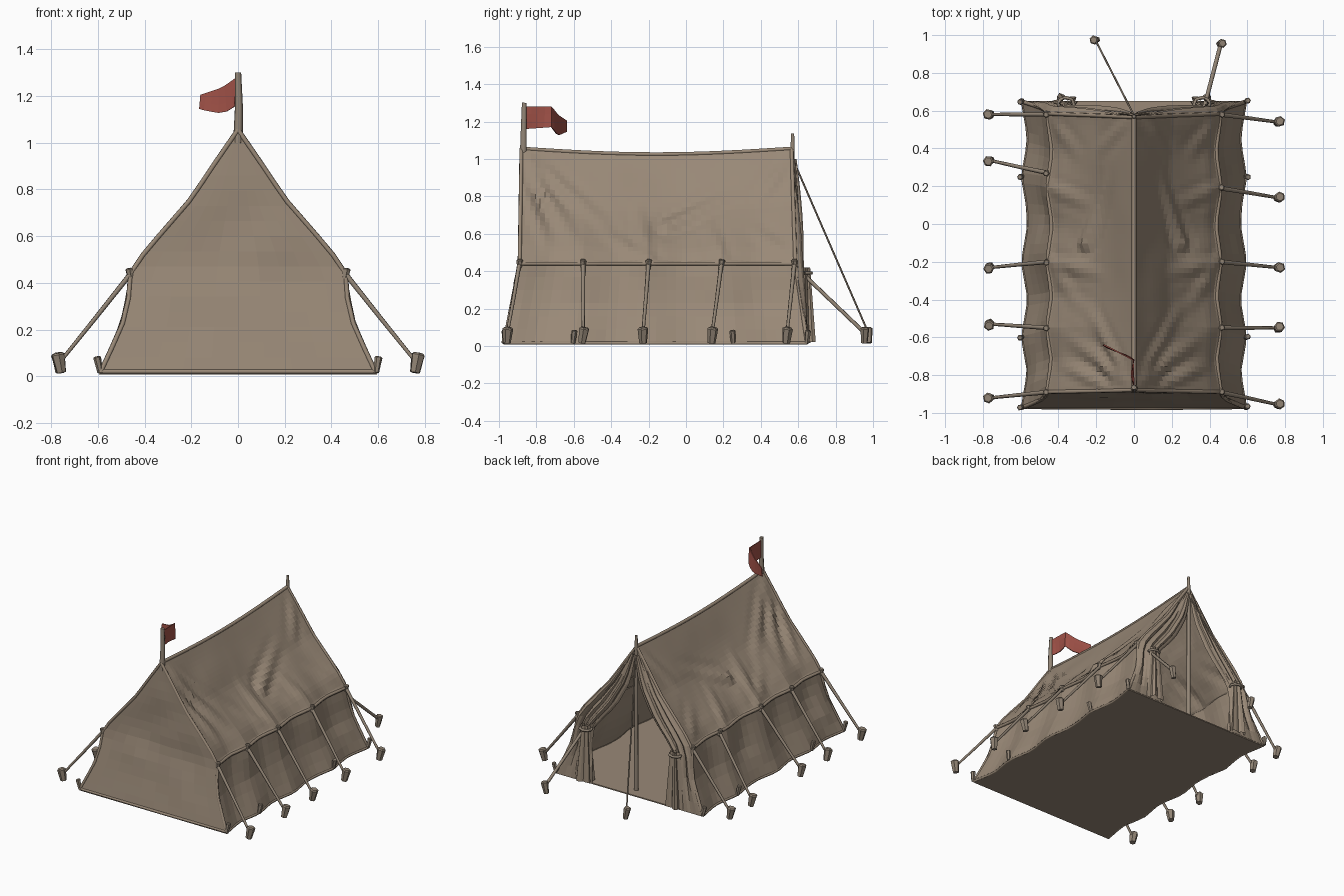
import bpy, bmesh, math, random
from mathutils import Vector, noise

random.seed(4)
cube = bpy.data.objects.get("Cube")
if cube:
    bpy.data.objects.remove(cube)


def make_material(name, rgb):
    m = bpy.data.materials.new(name)
    m.use_nodes = True
    m.diffuse_color = (*rgb, 1)
    m.node_tree.nodes["Principled BSDF"].inputs["Base Color"].default_value = (*rgb, 1)
    return m


CANVAS = make_material("tan canvas", (0.32, 0.25, 0.185))
WOOD = make_material("weathered wood and rope", (0.29, 0.235, 0.18))
RED = make_material("faded red cloth", (0.36, 0.085, 0.065))


def link(name, data, mat):
    ob = bpy.data.objects.new(name, data)
    bpy.context.collection.objects.link(ob)
    data.materials.append(mat)
    return ob


def sheet(name, fn, nu, nv, mat, thick=0.008):
    """Cloth surface from fn(u, v), with u and v running from 0 to 1."""
    bm = bmesh.new()
    rows = [[bm.verts.new(fn(i / nu, j / nv)) for i in range(nu + 1)] for j in range(nv + 1)]
    for a, b in zip(rows, rows[1:]):
        for i in range(nu):
            bm.faces.new((a[i], a[i + 1], b[i + 1], b[i]))
    bmesh.ops.remove_doubles(bm, verts=bm.verts, dist=1e-5)
    bmesh.ops.recalc_face_normals(bm, faces=bm.faces)
    me = bpy.data.meshes.new(name)
    bm.to_mesh(me)
    bm.free()
    ob = link(name, me, mat)
    if thick:
        mod = ob.modifiers.new("thickness", "SOLIDIFY")
        mod.thickness, mod.offset = thick, 0
    return ob


def tube(name, points, radius, mat, end_scale=1.0):
    """Rope, seam or pole as a bevelled path."""
    cu = bpy.data.curves.new(name, "CURVE")
    cu.dimensions = "3D"
    cu.bevel_depth, cu.bevel_resolution, cu.use_fill_caps = radius, 1, True
    sp = cu.splines.new("POLY")
    sp.points.add(len(points) - 1)
    for i, (p, co) in enumerate(zip(sp.points, points)):
        p.co = (*co, 1)
        p.radius = 1 + (end_scale - 1) * i / (len(points) - 1)
    return link(name, cu, mat)


def lookup(table, k):
    """Piecewise linear interpolation."""
    if k <= table[0][0]:
        return table[0][1]
    for (a, p), (b, q) in zip(table, table[1:]):
        if k <= b:
            return p + (q - p) * (k - a) / (b - a)
    return table[-1][1]


# Tent outline as functions of height
EAVE, TOP, BASE = 0.44, 1.055, 0.015
WIDTH = [(BASE, 0.59), (0.25, 0.495), (EAVE, 0.46), (0.53, 0.4), (0.645, 0.3),
         (0.76, 0.2), (0.91, 0.1), (TOP, 0)]
FRONT = [(0, -0.975), (EAVE, -0.89), (TOP, -0.88)]
BACK = [(0, 0.65), (EAVE, 0.585), (TOP, 0.565)]
TIES = (-0.89, -0.55, -0.2, 0.19, 0.58)
ANCHORS = (-0.97, -0.6, -0.2, 0.25, 0.65)
# Creases as (y, z) to (y, z), running from the strained corners
FOLDS = [((-0.87, 1.04), (-0.37, 0.62)), ((-0.85, 0.98), (-0.55, 0.5)),
         ((-0.86, 0.8), (-0.7, 0.45)), ((-0.2, 0.45), (-0.48, 0.66)),
         ((-0.2, 0.45), (-0.27, 0.8)), ((-0.1, 0.67), (0.3, 0.85)),
         ((0.56, 1.0), (0.36, 0.76)), ((0.57, 0.46), (0.33, 0.66)),
         ((0.19, 0.45), (0.1, 0.72))]


def pull(y, pts):
    return max(0, 1 - min(abs(y - p) for p in pts) / 0.17)


def crease(y, z):
    total = 0
    for a, b in FOLDS:
        a, b, p = Vector(a), Vector(b), Vector((y, z))
        t = min(1, max(0, (p - a).dot(b - a) / (b - a).length_squared))
        d = (p - a.lerp(b, t)).length
        total += 0.024 * max(0, 1 - d / 0.045) * (1 - t)
        total -= 0.01 * max(0, 1 - abs(d - 0.06) / 0.04) * (1 - t)
    return total


def ruffle(x, y, z, size=0.012):
    return size * noise.noise(Vector((x * 4, y * 4, z * 4)))


def roof_point(s, t, u):
    z = EAVE + u * (TOP - EAVE)
    y = lookup(FRONT, z) + t * (lookup(BACK, z) - lookup(FRONT, z))
    mid = math.sin(math.pi * t)
    x = lookup(WIDTH, z)
    inner = math.sin(math.pi * u) * min(1, 5 * mid)
    out = crease(y, z) * inner + ruffle(s, y, z) * inner - 0.025 * mid * math.sin(math.pi * u)
    out -= 0.03 * (1 - pull(y, TIES)) * (1 - u) ** 3
    return s * max(0, x + out * 0.8), y, z + out * 0.6 * (u > 0) - 0.03 * mid * u


def wall_point(s, t, v):
    z = BASE + v * (EAVE - BASE)
    y = lookup(FRONT, z) + t * (lookup(BACK, z) - lookup(FRONT, z))
    x = lookup(WIDTH, z) - 0.03 * (1 - pull(y, TIES)) * v - 0.03 * (1 - pull(y, ANCHORS)) * (1 - v)
    x += ruffle(s, y, z, 0.025) * math.sin(math.pi * v) * min(1, 5 * math.sin(math.pi * t))
    return s * (x - 0.008 * v), y, z


def front_point(u, v):
    z = BASE + v * (TOP - BASE)
    x = (2 * u - 1) * lookup(WIDTH, z)
    edge = math.sin(math.pi * u) * math.sin(math.pi * v)
    return x, lookup(FRONT, z) + edge * ruffle(x, 3, z, 0.02), z


# Inner edge of the tied-back doorway
DOOR = [(BASE, 0.3), (0.36, 0.33), (0.42, 0.31), (0.6, 0.17), (0.8, 0.065), (TOP, 0)]


def flap_point(s, u, v):
    z = BASE + v * (TOP - BASE)
    a, b = lookup(DOOR, z), lookup(WIDTH, z)
    pleat = 0.035 * abs(math.sin(u * math.pi * 3)) * math.sin(math.pi * min(1, v * 1.1))
    return s * (a + (b - a) * u), lookup(BACK, z) + pleat, z


def tail_point(s, u, v):
    """Gathered cloth hanging below the tie."""
    a = math.tau * u
    r = (0.028 + 0.035 * (1 - v)) * (1 + 0.28 * math.cos(5 * a))
    lean = 0.36 + 0.01 * (1 - v)
    return s * (lean + r * math.cos(a)), 0.64 + 0.7 * r * math.sin(a), 0.02 + 0.4 * v


def gather_point(s, u, v):
    """Bunched curtain falling from the apex to the tie."""
    a = math.tau * u
    r = (0.012 + 0.03 * math.sin(math.pi * (1 - v) * 0.75)) * (1 + 0.3 * math.cos(4 * a))
    z = 0.4 + 0.6 * v
    x = lookup(DOOR, z) + 0.035 * (1 - v)
    return s * (x + r * math.cos(a)), lookup(BACK, z) + 0.015 + 0.6 * r * math.sin(a), z


# Canvas body
sheet("front_wall", front_point, 10, 16, CANVAS)
sheet("ground_sheet", lambda u, v: ((2 * u - 1) * (0.59 - 0.025 * (1 - pull(-0.97 + 1.62 * v, ANCHORS))),
                                    -0.975 + 1.625 * v, 0.012), 2, 24, CANVAS)
for s, side in ((1, "left"), (-1, "right")):
    sheet(side + "_roof", lambda u, v: roof_point(s, u, v), 56, 24, CANVAS)
    sheet(side + "_wall", lambda u, v: wall_point(s, u, v), 30, 6, CANVAS)
    sheet(side + "_door_flap", lambda u, v: flap_point(s, u, v), 12, 14, CANVAS)
    sheet(side + "_curtain_tail", lambda u, v: tail_point(s, u, v), 20, 4, CANVAS, 0)
    sheet(side + "_curtain_gather", lambda u, v: gather_point(s, u, v), 16, 8, CANVAS, 0)
    tie = [(s * (0.36 + 0.042 * math.cos(a)), 0.635 + 0.035 * math.sin(a), 0.39)
           for a in (math.tau * i / 8 for i in range(9))]
    tube(side + "_curtain_tie", tie, 0.009, WOOD)
    # Hems along the eave, the foot and the gable edges
    steps = [i / 24 for i in range(25)]
    tube(side + "_eave_hem", [roof_point(s, t, 0) for t in steps], 0.011, CANVAS)
    tube(side + "_foot_hem", [wall_point(s, t, 0) for t in steps], 0.009, CANVAS)
    for t, end in ((0, "front"), (1, "back")):
        edge = [wall_point(s, t, v / 4) for v in range(4)] + [roof_point(s, t, u / 8) for u in range(9)]
        tube(f"{side}_{end}_gable_hem", edge, 0.011, CANVAS)
tube("ridge_seam", [roof_point(1, i / 16, 1) for i in range(17)], 0.012, CANVAS)
tube("front_foot_hem", [(-0.59, -0.97, 0.02), (0.1, -0.975, 0.02), (0.59, -0.97, 0.02)], 0.01, CANVAS)


def peg(name, x, y, r, h):
    """Chunky hewn stake leaning away from the tent."""
    bm = bmesh.new()
    bmesh.ops.create_cone(bm, cap_ends=True, segments=6, radius1=r * 0.7, radius2=r, depth=h)
    bmesh.ops.bevel(bm, geom=[e for e in bm.edges if all(v.co.z > 0 for v in e.verts)],
                    offset=r * 0.25, segments=1, affect="EDGES")
    me = bpy.data.meshes.new(name)
    bm.to_mesh(me)
    bm.free()
    ob = link(name, me, WOOD)
    ob.location = (x, y, 0.015 + h / 2)
    ob.rotation_euler = (random.uniform(-0.1, 0.1), math.copysign(0.2, x), random.uniform(0, 1))


# Guy ropes and stakes
STAKES = {1: (-0.955, -0.55, -0.23, 0.14, 0.54), -1: (-0.92, -0.53, -0.23, 0.335, 0.58)}
for s, ys in STAKES.items():
    side = "left" if s > 0 else "right"
    for i, (y, tie_y) in enumerate(zip(ys, TIES)):
        tie_y += 0.08 if s < 0 and i == 3 else 0
        peg(f"{side}_stake_{i}", s * 0.765, y, 0.03, 0.085)
        tube(f"{side}_guy_rope_{i}", [(s * 0.455, tie_y, 0.445), (s * 0.61, (y + tie_y) / 2, 0.25),
                                      (s * 0.755, y, 0.07)], 0.012, WOOD, 0.7)
        peg(f"{side}_rope_knot_{i}", s * 0.462, tie_y, 0.018, 0.045)
        bpy.data.objects[f"{side}_rope_knot_{i}"].location.z = 0.44
    for i, y in enumerate((-0.97, -0.6, 0.25, 0.65)):
        peg(f"{side}_foot_peg_{i}", s * 0.597, y, 0.017, 0.07)
for i, (x, y, start, r) in enumerate(((-0.205, 0.975, (0, 0.575, 0.99), 0.005),
                                      (0.46, 0.955, (0.37, 0.61, 0.4), 0.011))):
    peg(f"back_stake_{i}", x, y, 0.025, 0.085)
    tube(f"back_guy_rope_{i}", [start, (x, y, 0.07)], r, WOOD)

# Poles and pennant
tube("back_pole", [(0, 0.57, 0.015), (0, 0.57, 1.06), (0, 0.57, 1.135)], 0.016, WOOD, 0.6)
tube("flag_pole", [(0, -0.87, 1.0), (0.004, -0.868, 1.15), (0, -0.865, 1.3)], 0.021, WOOD, 0.65)
FLAG = [(0, (0, -0.86, 1.16, 1.28)), (0.4, (-0.005, -0.72, 1.17, 1.28)),
        (0.65, (-0.07, -0.685, 1.125, 1.235)), (1, (-0.16, -0.64, 1.145, 1.205))]


def flag_point(u, v):
    x, y, low, high = lookup([(k, Vector(p)) for k, p in FLAG], u)
    return x - 0.012 * math.sin(u * 9) * (1 - v), y, low + (high - low) * v


sheet("flag", flag_point, 10, 3, RED, 0.006)
